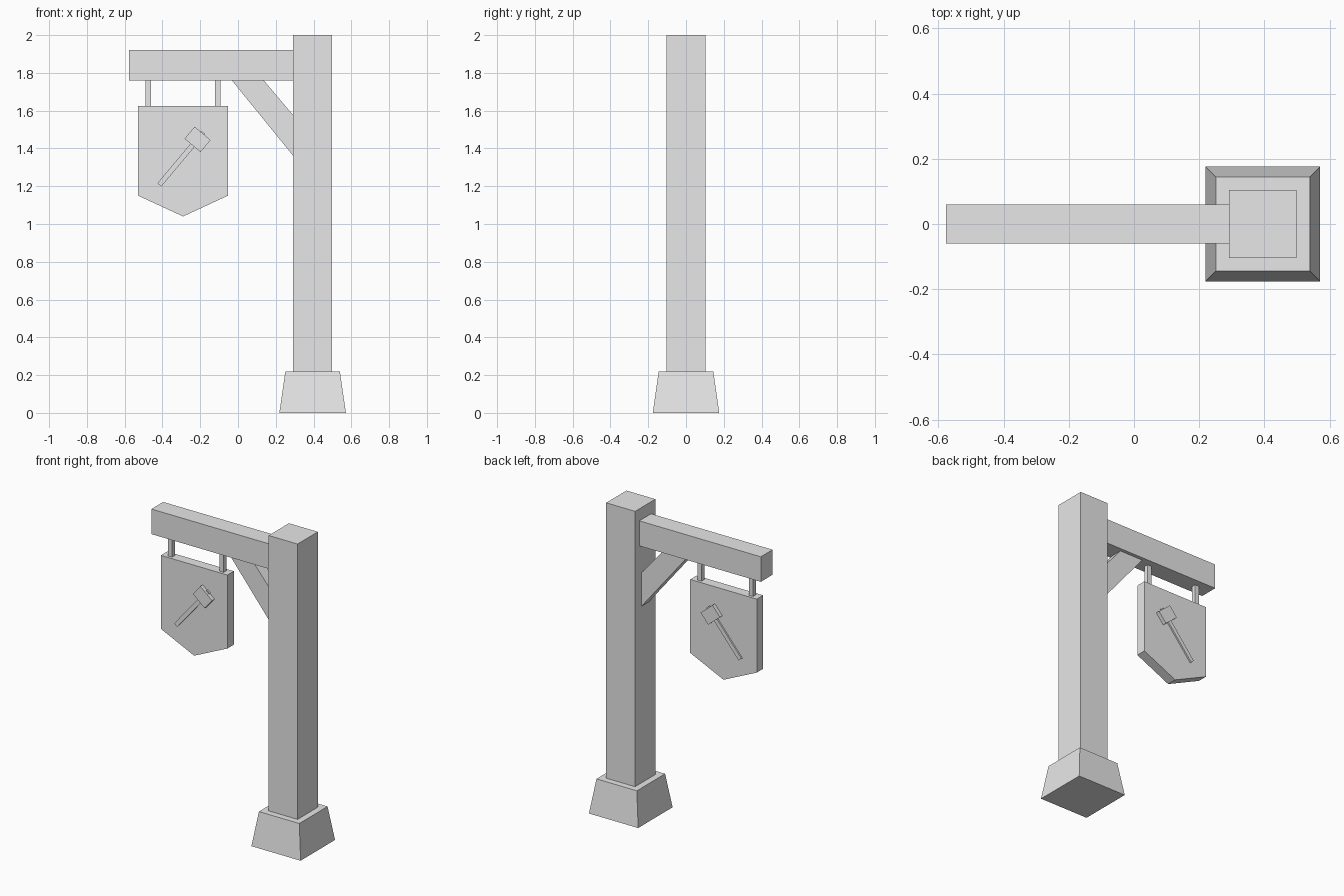
import bpy, bmesh, math
from mathutils import Matrix

if "Cube" in bpy.data.objects:
    bpy.data.objects.remove(bpy.data.objects["Cube"], do_unlink=True)

grey = bpy.data.materials.new("plain_grey")
grey.use_nodes = True
grey.diffuse_color = (0.8, 0.8, 0.8, 1)
grey.node_tree.nodes["Principled BSDF"].inputs["Base Color"].default_value = (0.8, 0.8, 0.8, 1)


def finish(name, bm):
    bmesh.ops.recalc_face_normals(bm, faces=bm.faces)
    mesh = bpy.data.meshes.new(name)
    bm.to_mesh(mesh)
    bm.free()
    mesh.materials.append(grey)
    obj = bpy.data.objects.new(name, mesh)
    bpy.context.collection.objects.link(obj)
    return obj


def box(name, center, size, tilt=0, taper=1):
    """Box with an optional turn about y and a scaled top."""
    bm = bmesh.new()
    bmesh.ops.create_cube(bm, size=1)
    for v in bm.verts:
        if v.co.z > 0:
            v.co.x *= taper
            v.co.y *= taper
    bmesh.ops.transform(
        bm, verts=bm.verts,
        matrix=Matrix.Translation(center) @ Matrix.Rotation(tilt, 4, "Y") @ Matrix.Diagonal((*size, 1)))
    return finish(name, bm)


def plate(name, outline, depth):
    """Outline in x and z, extruded evenly about y = 0."""
    bm = bmesh.new()
    face = bm.faces.new([bm.verts.new((x, -depth / 2, z)) for x, z in outline])
    ext = bmesh.ops.extrude_face_region(bm, geom=[face])
    new = [g for g in ext["geom"] if isinstance(g, bmesh.types.BMVert)]
    bmesh.ops.translate(bm, verts=new, vec=(0, depth, 0))
    return finish(name, bm)


# Post, foot and beam
post_x = 0.395
box("foot_block", (post_x, 0, 0.11), (0.352, 0.352, 0.22), taper=0.82)
box("post", (post_x, 0, 1.1), (0.207, 0.207, 1.8))
box("beam", (-0.128, 0, 1.841), (0.898, 0.12, 0.162))

# Diagonal brace under the beam
plate("brace", [(-0.034, 1.762), (0.135, 1.762), (0.293, 1.575), (0.293, 1.36)], 0.075)

# Hanging board and its two hangers
sign_x = -0.291
plate("sign_board", [(sign_x - 0.238, 1.625), (sign_x - 0.238, 1.15), (sign_x, 1.04),
                     (sign_x + 0.238, 1.15), (sign_x + 0.238, 1.625)], 0.065)
for side, name in ((-1, "right_hanger"), (1, "left_hanger")):
    box(name, (sign_x + side * 0.184, 0, 1.695), (0.03, 0.03, 0.15))

# Hammer set through the board, showing on both faces
lean = math.radians(40)
box("hammer_handle", (-0.3, 0, 1.346), (0.027, 0.085, 0.362), tilt=lean)
box("hammer_head", (-0.214, 0, 1.448), (0.11, 0.115, 0.083), tilt=lean)
